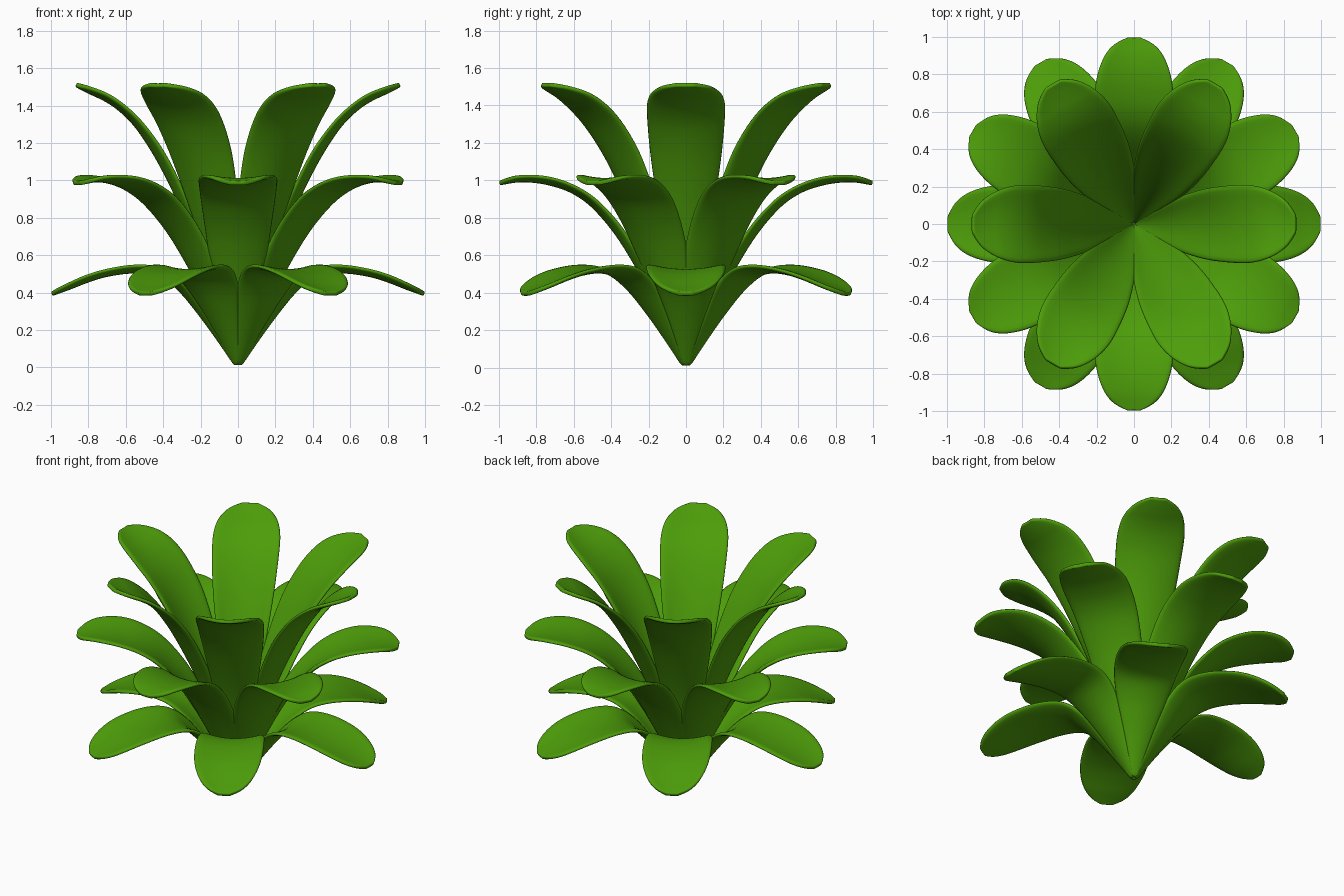
import bpy, bmesh, math
from mathutils import Vector

if "Cube" in bpy.data.objects:
    bpy.data.objects.remove(bpy.data.objects["Cube"])

green = bpy.data.materials.new("leaf green")
green.diffuse_color = (0.075, 0.34, 0.003, 1)
green.use_nodes = True
green.node_tree.nodes["Principled BSDF"].inputs["Base Color"].default_value = green.diffuse_color


def spline(pts, t):
    """Catmull-Rom sample of a list of tuples, t in 0..1."""
    n = len(pts) - 1
    i = min(int(t * n), n - 1)
    f = t * n - i
    p = [Vector(pts[max(0, min(n, k))]) for k in (i - 1, i, i + 1, i + 2)]
    return 0.5 * (2 * p[1] + (p[2] - p[0]) * f
                  + (2 * p[0] - 5 * p[1] + 4 * p[2] - p[3]) * f ** 2
                  + (3 * p[1] - p[0] - 3 * p[2] + p[3]) * f ** 3)


def leaf(name, profile, angle, rows=36, cols=8):
    """Channelled blade; profile rows are (radius, height, half width, channel depth)."""
    bm = bmesh.new()
    ca, sa = math.cos(angle), math.sin(angle)
    grid = []
    for i in range(rows + 1):
        t = i / rows
        r, z, w, d = spline(profile, t)
        tan = spline(profile, min(1, t + .01)) - spline(profile, max(0, t - .01))
        ln = math.hypot(tan[0], tan[1])
        nr, nz = -tan[1] / ln, tan[0] / ln
        row = []
        for j in range(cols + 1):
            v = 2 * j / cols - 1
            lift = d * (v * v - 0.35)
            rr, zz, s = r + nr * lift, z + nz * lift, w * v
            row.append(bm.verts.new((rr * ca - s * sa, rr * sa + s * ca, zz)))
        grid.append(row)
    for a, b in zip(grid, grid[1:]):
        for j in range(cols):
            bm.faces.new((a[j], b[j], b[j + 1], a[j + 1]))
    me = bpy.data.meshes.new(name)
    bm.to_mesh(me)
    bm.free()
    me.materials.append(green)
    ob = bpy.data.objects.new(name, me)
    bpy.context.collection.objects.link(ob)
    for p in me.polygons:
        p.use_smooth = True
    sol = ob.modifiers.new("thickness", 'SOLIDIFY')
    sol.thickness = 0.024
    sol.offset = 0
    sub = ob.modifiers.new("rounding", 'SUBSURF')
    sub.levels = sub.render_levels = 1


# Leaf profiles for the three tiers
lower = [(.008, .012, .012, 0), (.1, .155, .06, .015), (.2, .30, .113, .03), (.3, .425, .165, .04),
         (.41, .507, .198, .035), (.55, .525, .212, .03), (.7, .505, .212, .025),
         (.81, .472, .195, .025), (.9, .435, .158, .02), (.96, .41, .105, .01), (.996, .393, .035, 0)]
middle = [(.008, .03, .012, 0), (.09, .21, .055, .015), (.18, .41, .11, .03), (.27, .585, .155, .04),
          (.37, .74, .18, .04), (.49, .875, .20, .035), (.6, .95, .21, .03),
          (.71, .99, .212, .03), (.81, 1.007, .195, .025), (.9, 1.007, .158, .02),
          (.96, .995, .105, .01), (.996, .985, .035, 0)]
upper = [(.008, .04, .012, 0), (.08, .28, .05, .015), (.17, .56, .1, .03), (.25, .78, .14, .04),
         (.34, .98, .172, .045), (.43, 1.15, .195, .045), (.53, 1.295, .208, .035),
         (.62, 1.385, .211, .03), (.7, 1.44, .195, .03), (.77, 1.472, .162, .025),
         (.825, 1.495, .115, .015), (.866, 1.512, .045, 0)]

# Six leaves per tier, middle tier turned half a step
for tier, prof, turn in (("lower", lower, 0), ("middle", middle, 30), ("upper", upper, 0)):
    for k in range(6):
        leaf(f"{tier}_leaf_{k + 1}", prof, math.radians(turn + 60 * k))
